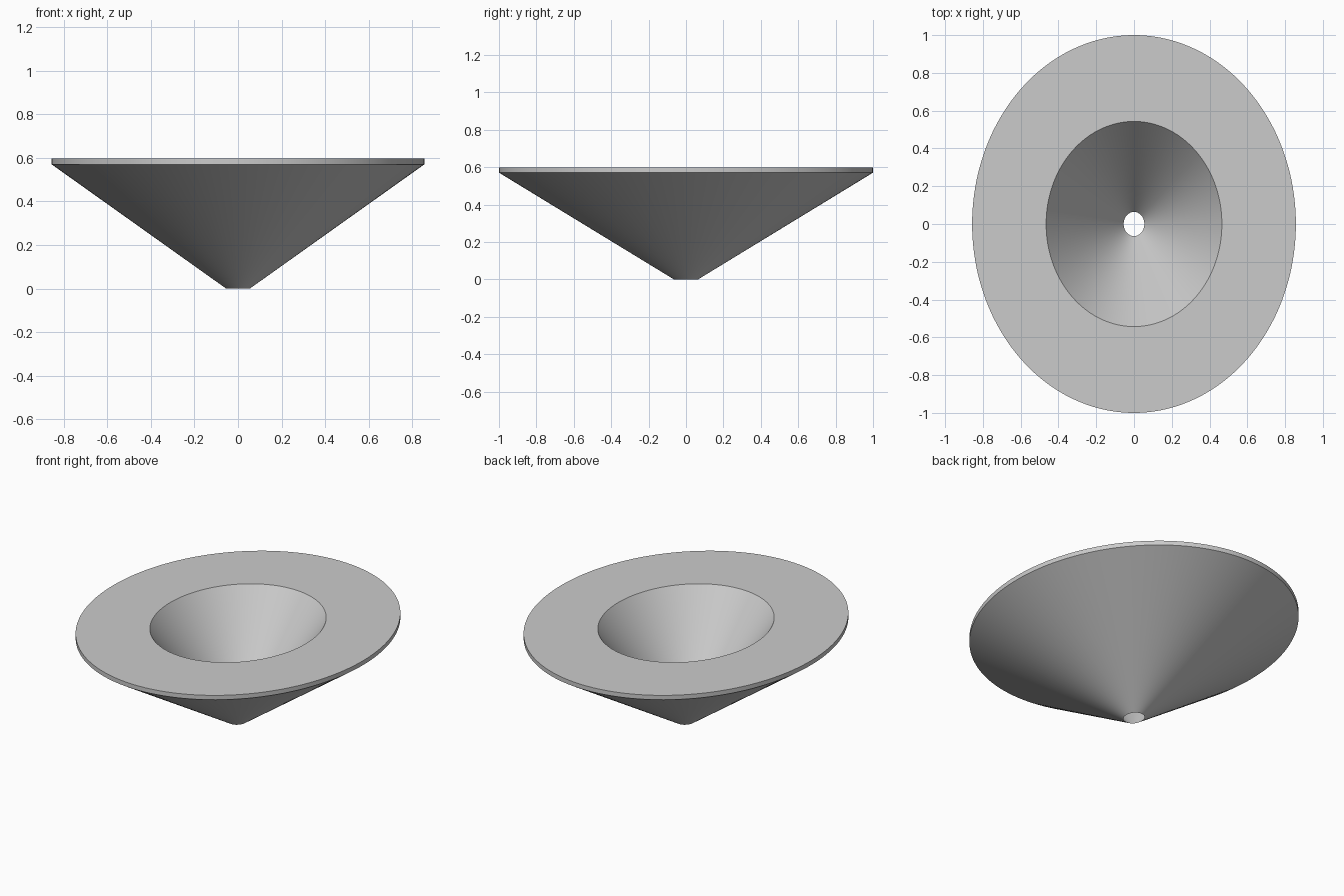
import bpy, bmesh, math

if "Cube" in bpy.data.objects:
    bpy.data.objects.remove(bpy.data.objects["Cube"])

SEGMENTS = 160
RX = 0.857  # ellipse width relative to depth

# Closed profile: drain hole, outer cone, rim band, flat top (inner cone closes it)
PROFILE = [(0.064, 0.0), (1.0, 0.571), (1.0, 0.598), (0.543, 0.598)]

bm = bmesh.new()
rings = []
for r, z in PROFILE:
    ring = []
    for i in range(SEGMENTS):
        a = 2 * math.pi * i / SEGMENTS
        ring.append(bm.verts.new((RX * r * math.cos(a), r * math.sin(a), z)))
    rings.append(ring)

# Skin between successive rings, wrapping back from the top to the hole
for lower, upper in zip(rings, rings[1:] + rings[:1]):
    for i in range(SEGMENTS):
        j = (i + 1) % SEGMENTS
        bm.faces.new((lower[i], lower[j], upper[j], upper[i]))
bmesh.ops.recalc_face_normals(bm, faces=bm.faces)

mesh = bpy.data.meshes.new("funnel_bowl")
bm.to_mesh(mesh)
bm.free()
bowl = bpy.data.objects.new("funnel_bowl", mesh)
bpy.context.collection.objects.link(bowl)

# Smooth cones with crisp rim edges
bpy.context.view_layer.objects.active = bowl
bowl.select_set(True)
bpy.ops.object.shade_smooth_by_angle(angle=math.radians(30))
